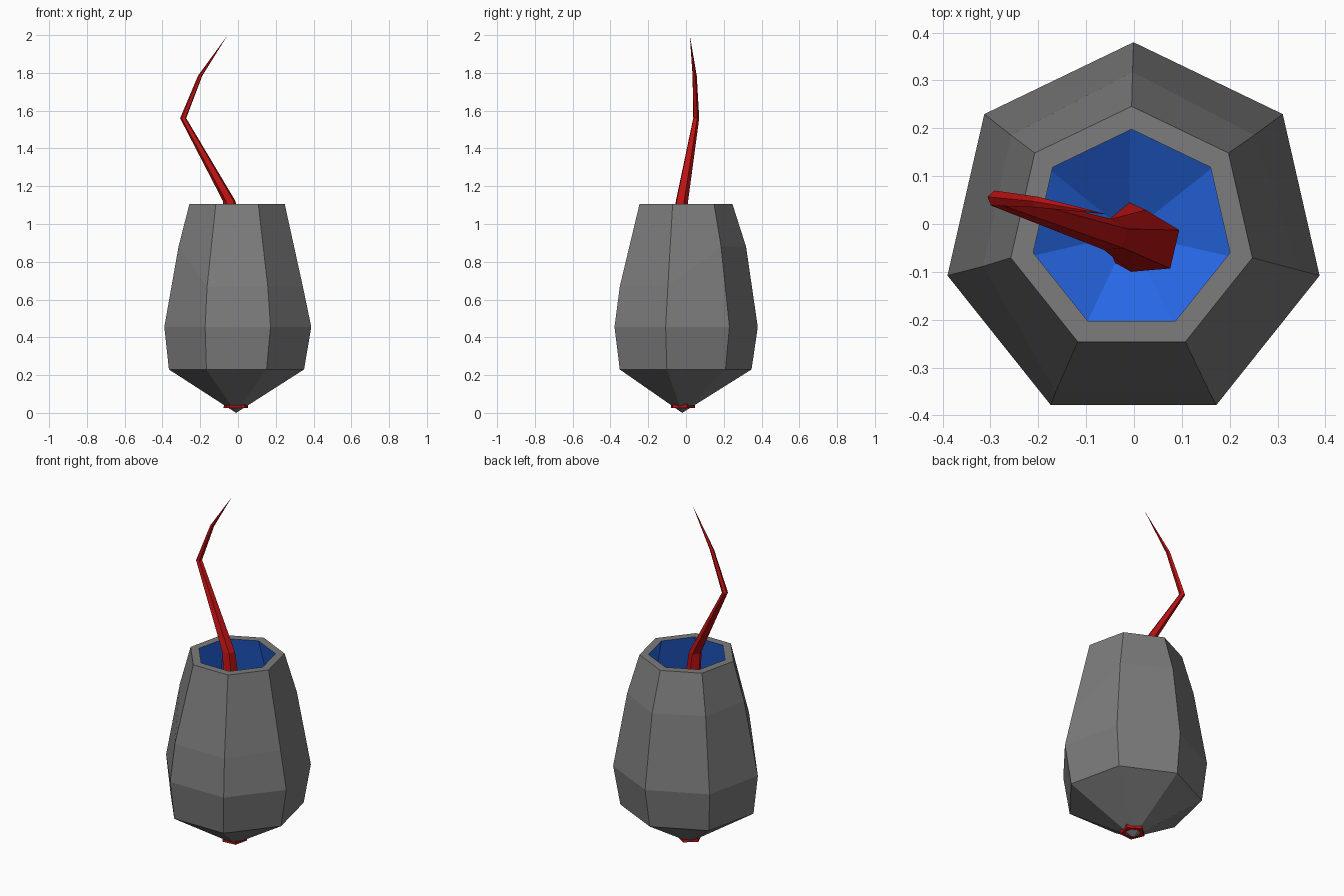
import bpy, bmesh
from math import sin, cos, pi

cube = bpy.data.objects.get("Cube")
if cube:
    bpy.data.objects.remove(cube, do_unlink=True)


def material(name, r, g, b):
    mat = bpy.data.materials.new(name)
    mat.use_nodes = True
    mat.diffuse_color = (r, g, b, 1)
    mat.node_tree.nodes["Principled BSDF"].inputs["Base Color"].default_value = (r, g, b, 1)
    return mat


grey = material("stone grey", 0.2, 0.2, 0.2)
blue = material("inner blue", 0.02, 0.14, 0.8)
red = material("stalk red", 0.5, 0.006, 0.006)


def ring(bm, sides, centre, radii, heights, turn=pi / 2):
    """Ring of vertices; radii and heights are given per corner."""
    return [bm.verts.new((centre[0] + radii[i] * cos(turn + 2 * pi * i / sides),
                          centre[1] + radii[i] * sin(turn + 2 * pi * i / sides),
                          heights[i])) for i in range(sides)]


def bridge(bm, low, high, index=0):
    n = len(low)
    for i in range(n):
        j = (i + 1) % n
        bm.faces.new((low[i], low[j], high[j], high[i])).material_index = index


def fan(bm, loop, point, index=0):
    tip = bm.verts.new(point)
    for i, v in enumerate(loop):
        bm.faces.new((tip, loop[(i + 1) % len(loop)], v)).material_index = index


def finish(bm, name, mats):
    bmesh.ops.recalc_face_normals(bm, faces=bm.faces)
    mesh = bpy.data.meshes.new(name)
    bm.to_mesh(mesh)
    bm.free()
    for m in mats:
        mesh.materials.append(m)
    obj = bpy.data.objects.new(name, mesh)
    bpy.context.collection.objects.link(obj)
    return obj


# Seven-sided hollow pot; its shoulder ring dips toward the front
SIDES = 7
SHOULDER_R = [0.335, 0.325, 0.32, 0.37, 0.37, 0.355, 0.325]
SHOULDER_Z = [0.88, 0.88, 0.88, 0.67, 0.67, 0.67, 0.88]


def pot_wall(bm, inset, lift):
    def flat(centre, r, z):
        return ring(bm, SIDES, centre, [r - inset] * SIDES, [z] * SIDES)
    return [flat((-0.008, -0.02), 0.367, 0.23 + lift),
            flat((-0.001, -0.019), 0.399, 0.455),
            ring(bm, SIDES, (-0.003, -0.017), [r - inset for r in SHOULDER_R], SHOULDER_Z),
            flat((-0.005, -0.013), 0.259, 1.105)]


bm = bmesh.new()
outer = pot_wall(bm, 0, 0)
inner = pot_wall(bm, 0.048, 0.03)
for wall, index in ((outer, 0), (inner, 1)):
    for low, high in zip(wall, wall[1:]):
        bridge(bm, low, high, index)
bridge(bm, outer[-1], inner[-1])
fan(bm, outer[0], (-0.01, -0.02, 0))
fan(bm, inner[0], (-0.01, -0.02, 0.06), 1)
finish(bm, "pot", [grey, blue])

# Crooked tapering stalk rising from the bottom of the pot
PATH = [(-0.01, -0.02, 0.025, 0.068), (0.03, -0.04, 0.5, 0.07),
        (-0.045, -0.024, 1.12, 0.035), (-0.29, 0.053, 1.56, 0.017),
        (-0.2, 0.045, 1.785, 0.012)]
bm = bmesh.new()
loops = [ring(bm, 5, (x, y), [r] * 5, [z] * 5, 0.4) for x, y, z, r in PATH]
for low, high in zip(loops, loops[1:]):
    bridge(bm, low, high)
bm.faces.new(loops[0])
fan(bm, loops[-1], (-0.055, 0.02, 2))
finish(bm, "stalk", [red])
